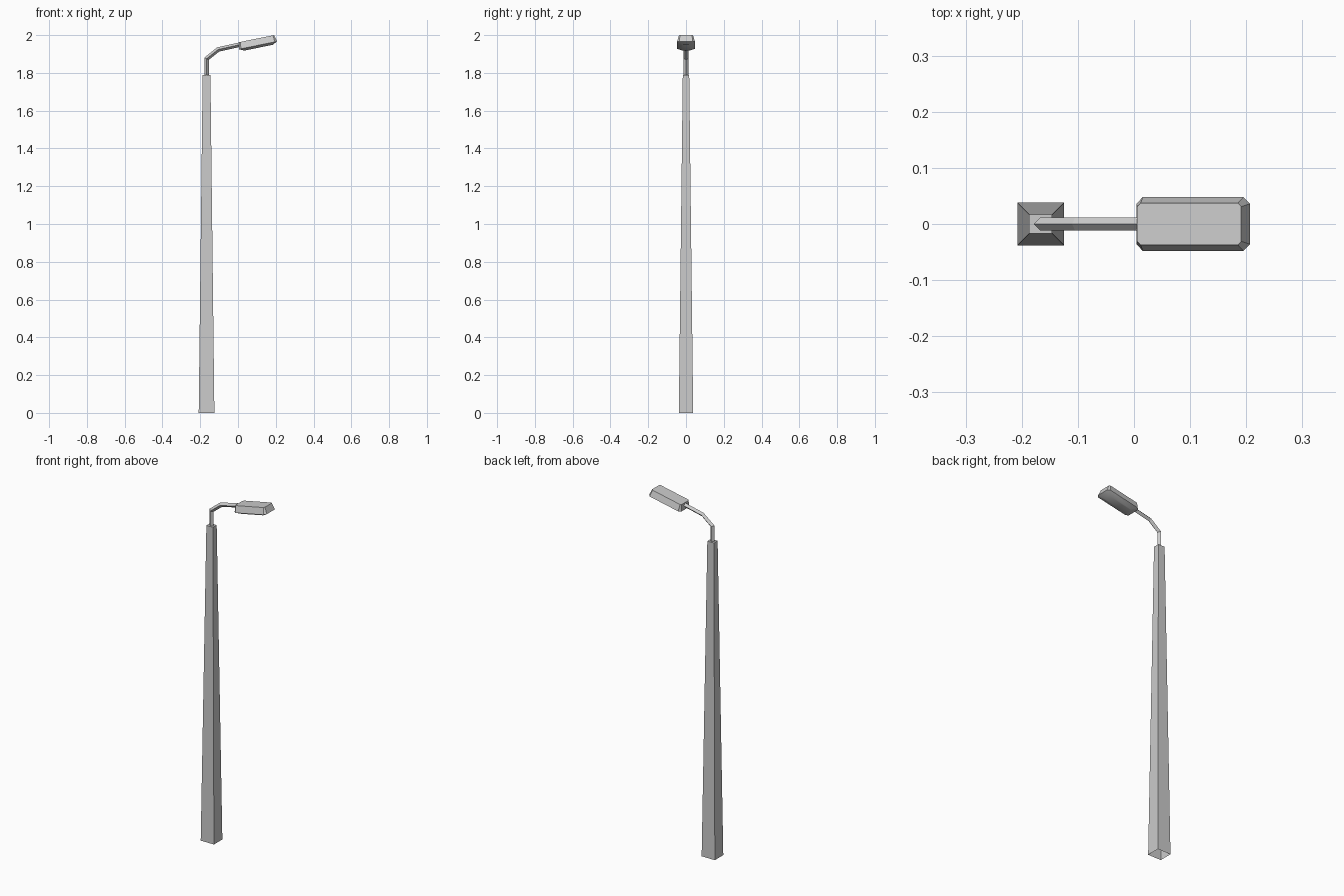
import bpy, bmesh, math
from mathutils import Vector, Matrix

if "Cube" in bpy.data.objects:
    bpy.data.objects.remove(bpy.data.objects["Cube"])


def loft(name, rings, cap_start=False, cap_end=True, smooth=False):
    """Skin a list of equal-length vertex rings into one object."""
    bm = bmesh.new()
    loops = [[bm.verts.new(p) for p in ring] for ring in rings]
    n = len(loops[0])
    for a, b in zip(loops, loops[1:]):
        for i in range(n):
            j = (i + 1) % n
            bm.faces.new((a[i], a[j], b[j], b[i]))
    if cap_start:
        bm.faces.new(loops[0][::-1])
    if cap_end:
        bm.faces.new(loops[-1])
    bmesh.ops.recalc_face_normals(bm, faces=bm.faces)
    for f in bm.faces:
        f.smooth = smooth
    mesh = bpy.data.meshes.new(name)
    bm.to_mesh(mesh)
    bm.free()
    obj = bpy.data.objects.new(name, mesh)
    bpy.context.collection.objects.link(obj)
    return obj


POLE_X = -0.1665


def rect(hx, hy, z):
    return [Vector((POLE_X + sx * hx, sy * hy, z))
            for sx, sy in ((-1, -1), (1, -1), (1, 1), (-1, 1))]


# Tapered square pole, open underneath
loft("pole", [rect(0.0415, 0.038, 0), rect(0.0205, 0.017, 1.79)])

# Bent arm: diamond section swept with mitred joints
path = [Vector(p) for p in ((POLE_X, 0, 1.785), (POLE_X, 0, 1.875),
                            (-0.105, 0, 1.924), (0.012, 0, 1.95))]
R = 0.012
side = Vector((0, R, 0))
rings = []
for i, p in enumerate(path):
    before = (p - path[i - 1]).normalized() if i else None
    after = (path[i + 1] - p).normalized() if i < len(path) - 1 else None
    before, after = before or after, after or before
    tangent = (before + after).normalized()
    out = Vector((-tangent.z, 0, tangent.x)) * R / tangent.dot(before)
    rings.append([p + out, p + side, p - out, p - side])
loft("arm", rings, cap_start=True)

# Lamp head: chamfered rectangles in a frame tilted upwards
tilt = Matrix.Translation((0.1055, 0, 1.946)) @ Matrix.Rotation(math.radians(-11.5), 4, 'Y')


def octagon(hx, hy, c, z):
    pts = ((hx, hy - c), (hx - c, hy), (c - hx, hy), (-hx, hy - c),
           (-hx, c - hy), (c - hx, -hy), (hx - c, -hy), (hx, c - hy))
    return [tilt @ Vector((x, y, z)) for x, y in pts]


rim = octagon(0.1035, 0.048, 0.012, 0)
loft("lamp_housing", [rim, octagon(0.0945, 0.037, 0.006, 0.036)])

# Shallow smooth lens under the housing
loft("lamp_lens", [rim, octagon(0.077, 0.024, 0.008, -0.013)], smooth=True)
